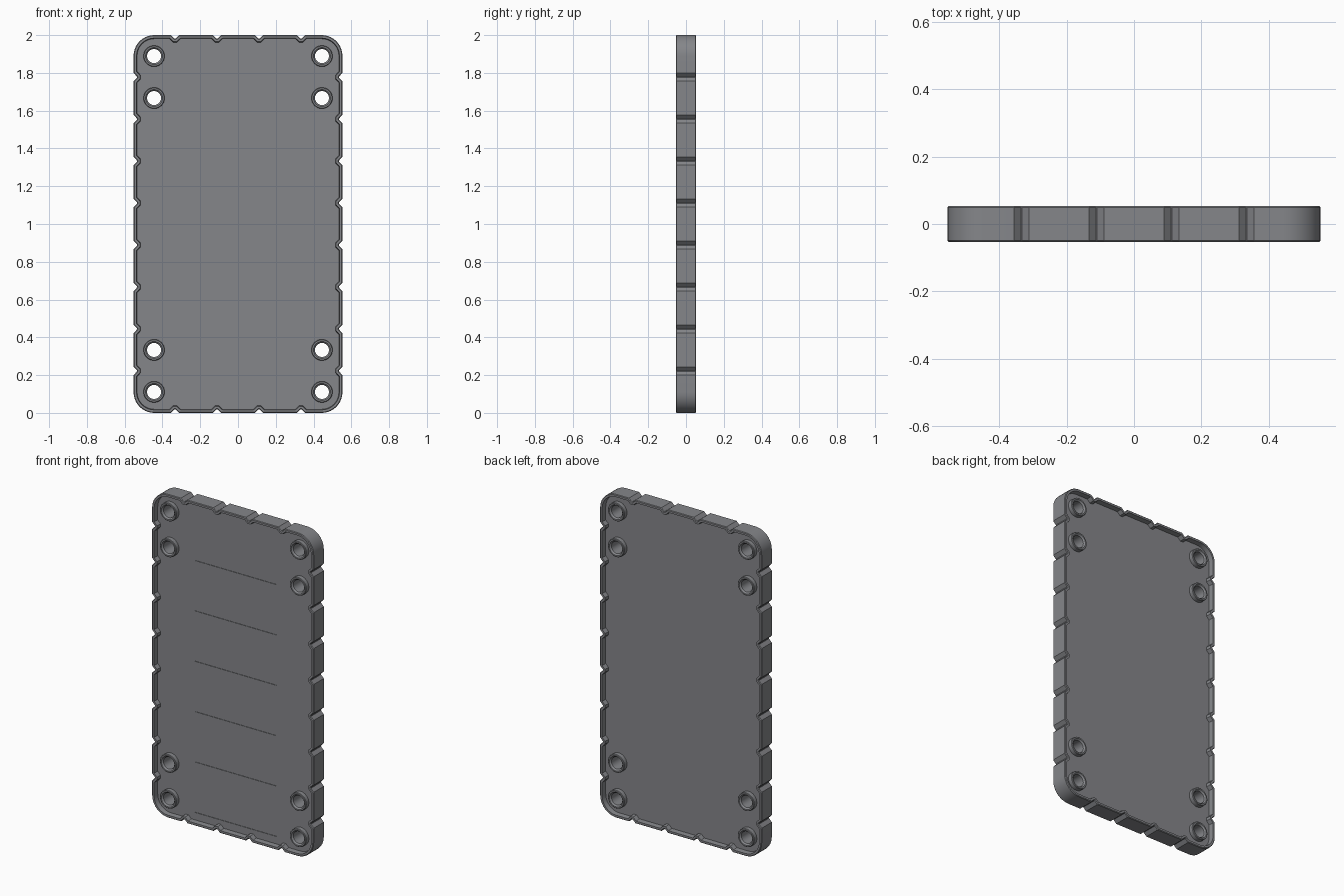
import bpy, bmesh
from math import cos, sin, pi
from mathutils import Vector

if "Cube" in bpy.data.objects:
    bpy.data.objects.remove(bpy.data.objects["Cube"])

W, H, T = 0.553, 2.0, 0.053      # half width, height, half thickness
R, FLOOR, PITCH = 0.11, 0.022, 2 / 9

dark = bpy.data.materials.new("dark_grey")
dark.diffuse_color = (0.235, 0.24, 0.255, 1)
dark.use_nodes = True
dark.node_tree.nodes["Principled BSDF"].inputs["Base Color"].default_value = dark.diffuse_color


def add_object(name, bm):
    bmesh.ops.recalc_face_normals(bm, faces=bm.faces)
    mesh = bpy.data.meshes.new(name)
    bm.to_mesh(mesh)
    bm.free()
    mesh.materials.append(dark)
    ob = bpy.data.objects.new(name, mesh)
    bpy.context.collection.objects.link(ob)
    return ob


def loft(bm, rings, cap):
    loops = [[bm.verts.new(p) for p in ring] for ring in rings]
    n = len(loops[0])
    pairs = list(zip(loops, loops[1:]))
    if not cap:
        pairs.append((loops[-1], loops[0]))
    for a, b in pairs:
        for i in range(n):
            j = (i + 1) % n
            bm.faces.new((a[i], a[j], b[j], b[i]))
    if cap:
        bm.faces.new(loops[0])
        bm.faces.new(loops[-1])


def outline():
    """Rounded rectangle with V notches, counter-clockwise in x, z."""
    notch = [(-0.022, 0), (-0.002, 0.019), (0.002, 0.019), (0.022, 0)]
    xs = [(-1.5 + k) * PITCH for k in range(4)]
    zs = [k * PITCH for k in range(1, 9)]
    pts = []

    def corner(cx, cz, start):
        for i in range(11):
            a = start + i * pi / 20
            pts.append(Vector((cx + R * cos(a), cz + R * sin(a))))

    pts += [Vector((x + u, d)) for x in xs for u, d in notch]
    corner(W - R, R, -pi / 2)
    pts.extend(Vector((W - d, z + u)) for z in zs for u, d in notch)
    corner(W - R, H - R, 0)
    pts.extend(Vector((x - u, H - d)) for x in reversed(xs) for u, d in notch)
    corner(R - W, H - R, pi / 2)
    pts.extend(Vector((-W + d, z - u)) for z in reversed(zs) for u, d in notch)
    corner(R - W, R, pi)
    return pts


def inset(pts, d):
    out = []
    for i, p in enumerate(pts):
        a = (p - pts[i - 1]).normalized()
        b = (pts[(i + 1) % len(pts)] - p).normalized()
        na, nb = Vector((-a.y, a.x)), Vector((-b.y, b.x))
        out.append(p + (na + nb) * (d / (1 + na.dot(nb))))
    return out


# plate with a raised rim on both faces
base = outline()
section = [(0.019, -FLOOR), (0.016, -T), (0.004, -T), (0, -T + 0.004)]
section += [(d, -y) for d, y in reversed(section)]
bm = bmesh.new()
loft(bm, [[(p.x, y, p.y) for p in inset(base, d)] for d, y in section], True)
plate = add_object("plate", bm)

# eyelets, open tubes with a countersunk lip
centres = [(s * 2 * PITCH, z) for s in (-1, 1)
           for z in (PITCH / 2, PITCH * 1.5, H - PITCH * 1.5, H - PITCH / 2)]


def circle(c, r, y, n=32):
    return [(c[0] + r * cos(2 * pi * i / n), y, c[1] + r * sin(2 * pi * i / n))
            for i in range(n)]


lip = [(0.056, -T + 0.006), (0.053, -T + 0.003), (0.045, -T + 0.003), (0.037, -T + 0.012)]
lip += [(r, -y) for r, y in reversed(lip)]
bm = bmesh.new()
for c in centres:
    loft(bm, [circle(c, r, y) for r, y in lip], False)
eyelets = add_object("eyelets", bm)

# cutters: eyelet holes, and a column of six very shallow front panels
bm = bmesh.new()
for c in centres:
    loft(bm, [circle(c, 0.048, -0.1), circle(c, 0.048, 0.1)], True)
pitch = (H - 0.13) / 6
for k in range(6):
    z0 = 0.065 + k * pitch
    z1 = z0 + pitch - 0.012
    loft(bm, [[(-0.28, y, z0), (0.28, y, z0), (0.28, y, z1), (-0.28, y, z1)]
              for y in (-0.1, -FLOOR + 0.003)], True)
cutter = add_object("hole_and_panel_cutter", bm)
cutter.hide_render = True
cutter.hide_set(True)
cut = plate.modifiers.new("cut", 'BOOLEAN')
cut.operation, cut.solver, cut.object = 'DIFFERENCE', 'EXACT', cutter

# smooth round surfaces, keep creases
for ob in (plate, eyelets):
    bpy.ops.object.select_all(action='DESELECT')
    ob.select_set(True)
    bpy.context.view_layer.objects.active = ob
    bpy.ops.object.shade_smooth_by_angle(angle=pi / 6)
